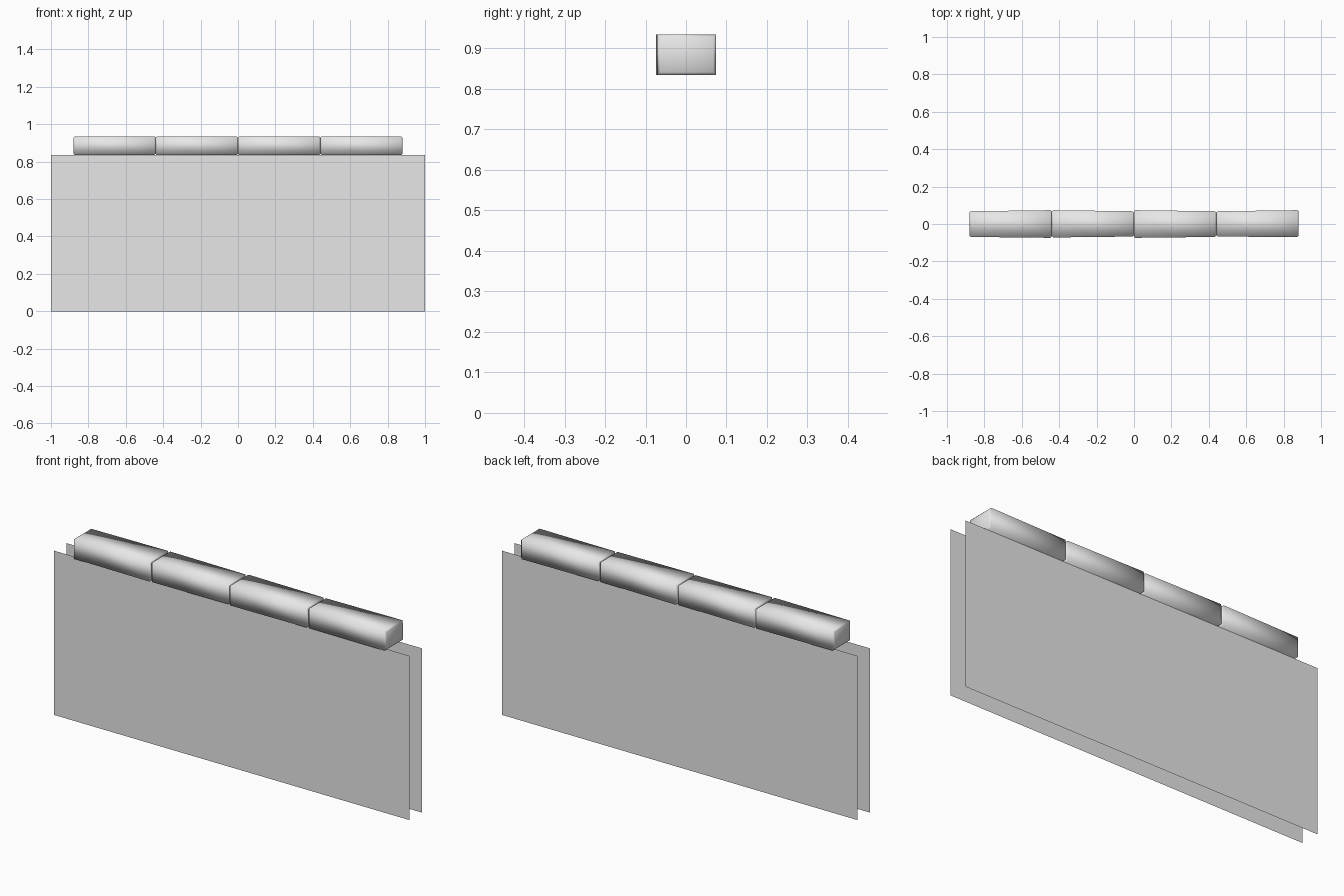
import bpy
import bmesh

cube = bpy.data.objects.get("Cube")
if cube:
    bpy.data.objects.remove(cube, do_unlink=True)

grey = bpy.data.materials.new("light grey")
grey.use_nodes = True
colour = (0.8, 0.8, 0.8, 1)
grey.diffuse_color = colour
grey.node_tree.nodes["Principled BSDF"].inputs["Base Color"].default_value = colour

HEIGHT = 0.835   # top of the panels, underside of the rail
TOP = 0.935
LENGTH = 0.44    # one rail block
BEVEL = 0.007


def add_object(name, bm, smooth):
    bmesh.ops.recalc_face_normals(bm, faces=bm.faces)
    mesh = bpy.data.meshes.new(name)
    for face in bm.faces:
        face.smooth = smooth
    bm.to_mesh(mesh)
    bm.free()
    mesh.materials.append(grey)
    bpy.context.collection.objects.link(bpy.data.objects.new(name, mesh))


# Thin hanging panels, one on each side
def panel(name, y):
    bm = bmesh.new()
    corners = [(-1, 0), (1, 0), (1, HEIGHT), (-1, HEIGHT)]
    bm.faces.new([bm.verts.new((x, y, z)) for x, z in corners])
    add_object(name, bm, False)


panel("front_panel", -0.05)
panel("back_panel", 0.05)


# Softly shaded rail block lofted along x, with chamfered ends
def block(name, start, left, right):
    bm = bmesh.new()
    rings = []
    for x, inset in ((0, BEVEL), (BEVEL, 0), (LENGTH / 2, 0),
                     (LENGTH - BEVEL, 0), (LENGTH, BEVEL)):
        t = x / LENGTH
        front, back = (a + (b - a) * t for a, b in zip(left, right))
        front, back = front + inset, back - inset
        low, high = HEIGHT + inset, TOP - inset
        section = [(front, low), (back, low), (back, high), (front, high)]
        rings.append([bm.verts.new((start + x, y, z)) for y, z in section])
    for a, b in zip(rings, rings[1:]):
        for i in range(4):
            j = (i + 1) % 4
            bm.faces.new((a[i], a[j], b[j], b[i]))
    bm.faces.new(rings[0])
    bm.faces.new(rings[-1])
    add_object(name, bm, True)


# Front and back depth of each block at its two ends
depths = [((-0.069, 0.068), (-0.074, 0.074)),
          ((-0.072, 0.074), (-0.067, 0.068)),
          ((-0.074, 0.074), (-0.069, 0.068)),
          ((-0.067, 0.068), (-0.070, 0.074))]
for n, (left, right) in enumerate(depths):
    block(f"rail_block_{n + 1}", (n - 2) * LENGTH, left, right)
